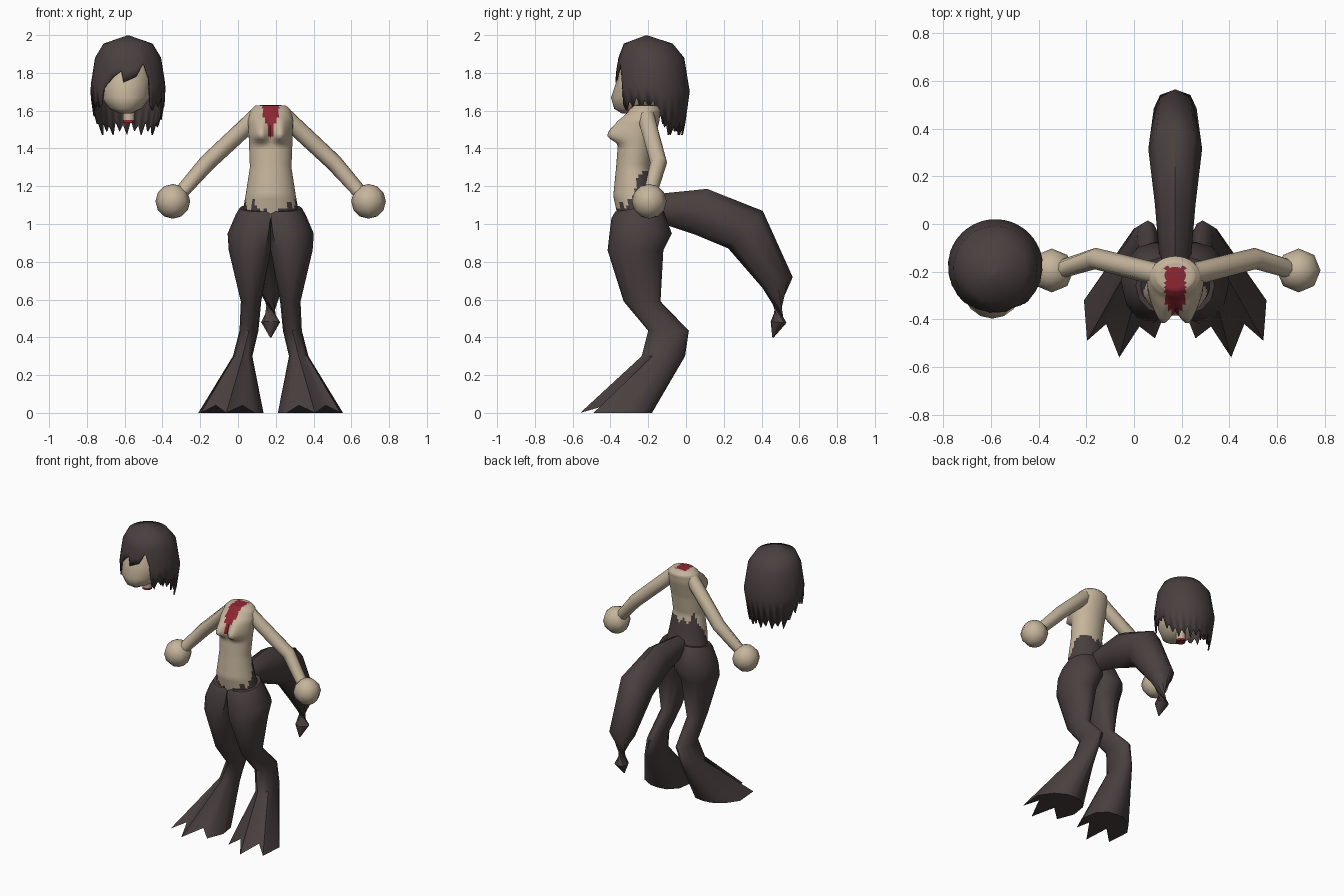
import bpy, bmesh
from math import sin, cos, pi, exp, radians
from mathutils import Vector

if "Cube" in bpy.data.objects:
    bpy.data.objects.remove(bpy.data.objects["Cube"])

CX = 0.173                      # body mid-plane
HEAD = Vector((-0.582, -0.18, 0))


def material(name, rgb):
    m = bpy.data.materials.new(name)
    m.use_nodes = True
    m.diffuse_color = (*rgb, 1)
    m.node_tree.nodes["Principled BSDF"].inputs["Base Color"].default_value = (*rgb, 1)
    return m


SKIN = material("pale_skin", (0.56, 0.46, 0.33))
FUR = material("dark_fur", (0.068, 0.05, 0.05))
RED = material("wound_red", (0.27, 0.02, 0.033))


def finish(name, bm, mats, angle=50, rule=None):
    bmesh.ops.recalc_face_normals(bm, faces=bm.faces)
    if rule:
        for f in bm.faces:
            f.material_index = rule(f.calc_center_median())
    me = bpy.data.meshes.new(name)
    bm.to_mesh(me)
    bm.free()
    for m in mats:
        me.materials.append(m)
    ob = bpy.data.objects.new(name, me)
    bpy.context.collection.objects.link(ob)
    bpy.ops.object.select_all(action='DESELECT')
    ob.select_set(True)
    bpy.context.view_layer.objects.active = ob
    bpy.ops.object.shade_smooth_by_angle(angle=radians(angle))
    return ob


def loft(name, rings, mats, rule=None, angle=50, caps=(True, True)):
    """Skin a list of equal-length point rings."""
    bm = bmesh.new()
    rows = [[bm.verts.new(p) for p in r] for r in rings]
    n = len(rows[0])
    for a, b in zip(rows, rows[1:]):
        for i in range(n):
            j = (i + 1) % n
            bm.faces.new((a[i], a[j], b[j], b[i]))
    for row, cap in zip((rows[0], rows[-1]), caps):
        if cap:
            bm.faces.new(row)
    return finish(name, bm, mats, angle, rule)


def lerp(a, b, t):
    return tuple(p + (q - p) * t for p, q in zip(a, b))


def stack(sections, cx, n):
    """Horizontal elliptical rings from (z, half width, front y, back y)."""
    rings = []
    for z, rx, yf, yb in sections:
        rings.append([Vector((cx + rx * sin(2 * pi * i / n),
                              (yf + yb) / 2 + (yb - yf) / 2 * cos(2 * pi * i / n), z))
                      for i in range(n)])
    return rings


def tube(name, path, mat, n=8):
    """Rings across a path of (point, half width, half height)."""
    pts = [Vector(p[0]) for p in path]
    rings = []
    for k, (_, w, h) in enumerate(path):
        t = (pts[min(k + 1, len(pts) - 1)] - pts[max(k - 1, 0)]).normalized()
        side = Vector((t.y, -t.x, 0)).normalized()
        up = side.cross(t)
        rings.append([pts[k] + side * w * cos(2 * pi * i / n) + up * h * sin(2 * pi * i / n)
                      for i in range(n)])
    return loft(name, rings, [mat])


# Torso: finely ringed so the fur line and wound can be coloured by rule
keys = [(1.03, .155, -.36, -.13), (1.15, .133, -.385, -.16), (1.3, .11, -.37, -.19),
        (1.43, .115, -.36, -.17), (1.55, .12, -.335, -.14), (1.605, .105, -.305, -.135),
        (1.628, .08, -.28, -.155), (1.63, .01, -.225, -.205)]
sections = [keys[0]]
for a, b in zip(keys, keys[1:]):
    steps = max(4, round((b[0] - a[0]) / 0.018))
    sections += [lerp(a, b, k / steps) for k in range(1, steps + 1)]
torso_rings = stack(sections, CX, 48)
for ring in torso_rings:
    for p in ring:
        if p.y < -0.26:        # chest swell with a crisp lower edge
            rise = (1.59 - p.z) / 0.1 if p.z > 1.49 else (p.z - 1.42) / 0.04
            p.y -= 0.075 * max(0, min(1, rise)) * exp(-((abs(p.x - CX) - .055) / .045) ** 2)


def torso_rule(c):
    dx = abs(c.x - CX)
    half = .044 if c.z > 1.56 else .03 if c.z > 1.525 else .013
    if c.z > 1.47 and c.y < -0.18 and dx < half:
        return 2
    line = 1.055 + .035 * min(1, dx / .07) + .2 * max(0, min(1, (c.y + .32) / .1))
    return 1 if c.z < line + .022 * sin(c.x * 95) + .015 * sin(c.y * 140) else 0


loft("torso", torso_rings, [SKIN, FUR, RED], torso_rule)

# Legs: (z, outer offset, inner offset, front y, back y), flaring into a clawed foot
leg = [(1.085, .165, -.05, -.375, -.14), (1.05, .185, -.06, -.395, -.12),
       (.95, .228, -.06, -.405, -.075), (.86, .222, -.03, -.415, -.12),
       (.59, .158, .05, -.33, -.135), (.435, .165, .065, -.2, .015),
       (.3, .2, .097, -.235, -.005)]
foot = [(.18, -.18), (.24, -.185), (.32, -.23), (.383, -.32), (.37, -.49), (.29, -.42),
        (.235, -.56), (.15, -.43), (.085, -.48), (.038, -.36), (.055, -.25), (.115, -.19)]
for side, s in (("left", 1), ("right", -1)):
    rings = []
    for z, o, i, yf, yb in leg:
        ring = []
        for k in range(12):
            a = 2 * pi * k / 12
            off = max(0, (o + i) / 2 + (o - i) / 2 * sin(a))
            tilt = .02 * cos(a) if z > 1 else 0
            ring.append((CX + s * off, (yf + yb) / 2 + (yb - yf) / 2 * cos(a), z + tilt))
        rings.append(ring)
    rings.append([(CX + s * o, y, .04 if k in (5, 7) else 0) for k, (o, y) in enumerate(foot)])
    loft(side + "_leg", rings, [FUR])

    # Arms and ball hands
    tube(side + "_arm", [((CX + s * .07, -.21, 1.575), .045, .045),
                         ((CX + s * .12, -.2, 1.525), .047, .047),
                         ((CX + s * .335, -.145, 1.325), .045, .045),
                         ((CX + s * .48, -.19, 1.16), .038, .038)], SKIN)
    bm = bmesh.new()
    bmesh.ops.create_uvsphere(bm, u_segments=8, v_segments=6, radius=.092)
    bmesh.ops.translate(bm, verts=bm.verts, vec=(CX + s * .518, -.195, 1.12))
    finish(side + "_hand", bm, [SKIN], 60)

# Tail
tube("tail", [((CX, -.2, 1.08), .06, .07), ((CX, -.1, 1.08), .07, .085),
              ((CX, .08, 1.065), .085, .125), ((CX, .315, .97), .113, .135),
              ((CX, .485, .69), .09, .085), ((CX, .49, .48), .05, .042),
              ((CX, .46, .4), .004, .004)], FUR)

# Face and neck stub
loft("face", stack([(1.585, .03, -.34, -.24), (1.61, .085, -.38, -.17), (1.67, .128, -.397, -.12),
                    (1.75, .14, -.37, -.08), (1.85, .14, -.345, -.06), (1.93, .07, -.28, -.12)],
                   -.595, 16), [SKIN])
loft("neck_stub", stack([(z, .032, -.245, -.18) for z in (1.535, 1.55, 1.64)], -.578, 10),
     [SKIN, RED], lambda c: 1 if c.z < 1.548 else 0)

# Hair: domed shell whose rim is a fringe in front and ragged locks behind
profile = [(2.0, 0), (1.955, .13), (1.86, .187), (1.7, .2), (1.6, .19), (1.4, .15)]
rim = [(-48, 1.63), (-41, 1.72), (-24, 1.78), (-11, 1.81), (-7, 1.75), (13, 1.78),
       (26, 1.85), (34, 1.77), (38, 1.63)]
for k in range(39):
    a = 44 + k * 6.9
    back = min(a, 360 - a)
    drop = .13 * max(0, min(1, (back - 88) / 30))
    rim.append((a, 1.6 - drop + (0, .055, .02, .075)[k % 4]))


def radius(z):
    for (z0, r0), (z1, r1) in zip(profile, profile[1:]):
        if z >= z1:
            return r0 + (r1 - r0) * (z0 - z) / (z0 - z1)
    return profile[-1][1]


def hair_ring(height):
    ring = []
    for a, zr in rim:
        z = height(zr)
        r = radius(z)
        lean = -.03 * max(0, min(1, (z - 1.86) / .14))
        ring.append(HEAD + Vector((r * sin(radians(a)), lean - r * cos(radians(a)), z)))
    return ring


hair = loft("hair", [hair_ring(h) for h in (lambda z: 1.998, lambda z: 1.955, lambda z: 1.88,
                                            lambda z: max(1.7, z + (1.88 - z) * .4),
                                            lambda z: z)],
            [FUR], caps=(True, False))
shell = hair.modifiers.new("thickness", 'SOLIDIFY')
shell.thickness = .01
shell.offset = -1
